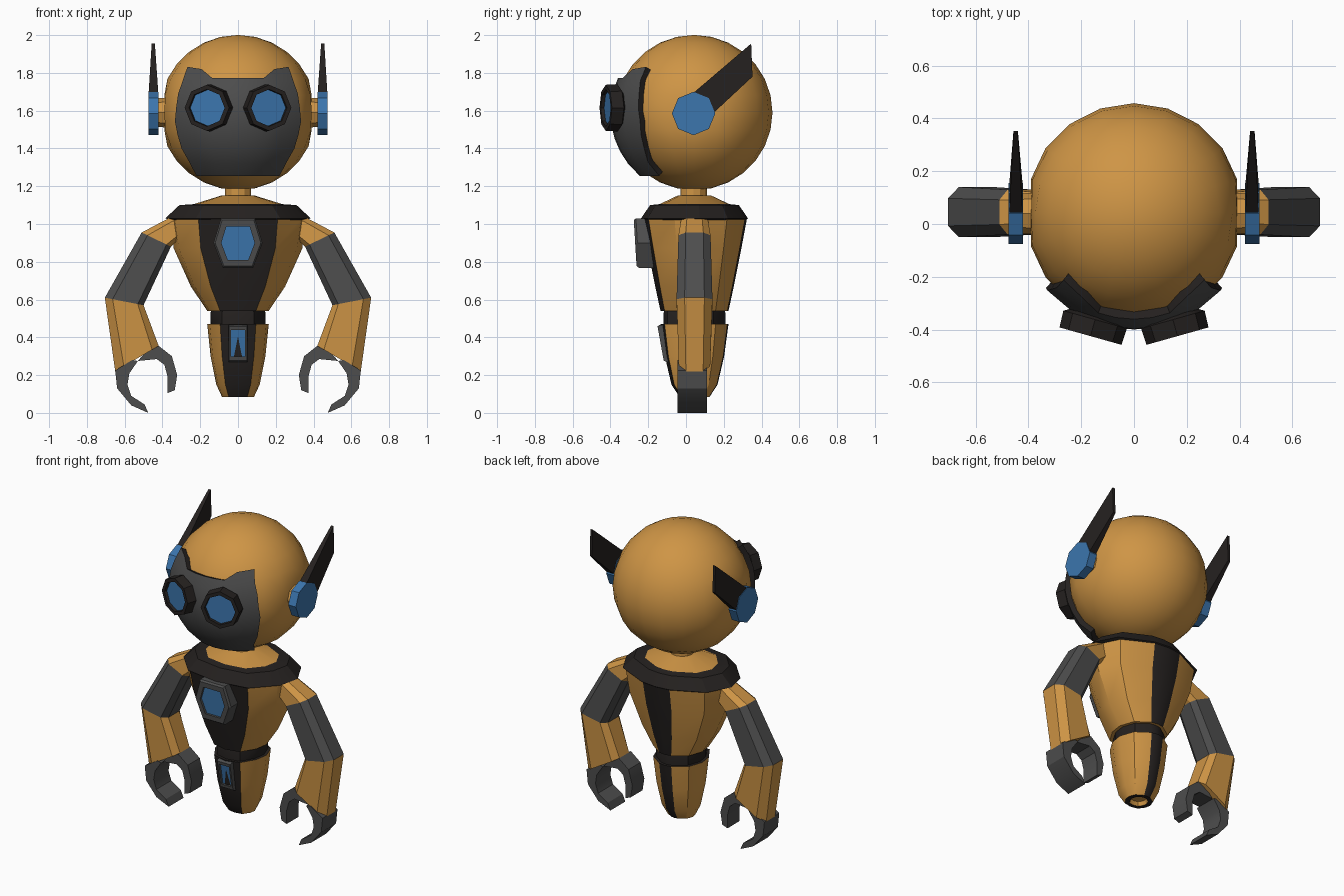
import bpy, bmesh, math
from mathutils import Vector

if "Cube" in bpy.data.objects:
    bpy.data.objects.remove(bpy.data.objects["Cube"])


def material(name, rgb):
    m = bpy.data.materials.new(name)
    m.diffuse_color = (*rgb, 1)
    m.use_nodes = True
    m.node_tree.nodes["Principled BSDF"].inputs["Base Color"].default_value = m.diffuse_color
    return m


MATS = [material("orange", (0.62, 0.30, 0.06)), material("dark", (0.018, 0.015, 0.014)),
        material("grey", (0.075, 0.075, 0.075)), material("blue", (0.045, 0.18, 0.42))]
ORANGE, DARK, GREY, BLUE = range(4)


def finish(name, bm, mirror=False, solid=0.0, recalc=True):
    if recalc:
        bmesh.ops.recalc_face_normals(bm, faces=bm.faces)
    me = bpy.data.meshes.new(name)
    bm.to_mesh(me)
    bm.free()
    ob = bpy.data.objects.new(name, me)
    bpy.context.collection.objects.link(ob)
    for m in MATS:
        me.materials.append(m)
    if mirror:
        ob.modifiers.new("mirror", 'MIRROR').use_mirror_merge = False
    if solid:
        s = ob.modifiers.new("solid", 'SOLIDIFY')
        s.thickness, s.offset, s.material_offset_rim = solid, -1, -1
    bpy.ops.object.select_all(action='DESELECT')
    ob.select_set(True)
    bpy.context.view_layer.objects.active = ob
    bpy.ops.object.convert(target='MESH')
    bpy.ops.object.shade_smooth_by_angle(angle=math.radians(28))
    return ob


def loft(name, rings, mat, mirror=False):
    """Skin through rings of points; mat(i, j) gives the material, i = -1 and i = last are caps."""
    bm = bmesh.new()
    vs = [[bm.verts.new(p) for p in r] for r in rings]
    n = len(vs[0])
    for i in range(len(vs) - 1):
        for j in range(n):
            k = (j + 1) % n
            bm.faces.new((vs[i][j], vs[i][k], vs[i + 1][k], vs[i + 1][j])).material_index = mat(i, j)
    bm.faces.new(vs[0]).material_index = mat(-1, 0)
    bm.faces.new(vs[-1]).material_index = mat(len(vs) - 1, 0)
    return finish(name, bm, mirror)


def disc(name, origin, direction, profile, mat, n=8, mirror=False):
    """Turned part: profile of (radius, distance along direction)."""
    d = Vector(direction).normalized()
    up = Vector((0, 1, 0)) if abs(d.z) > 0.9 else Vector((0, 0, 1))
    side = d.cross(up)
    angs = [2 * math.pi * k / n for k in range(n)]
    rings = [[Vector(origin) + d * t + (up * math.cos(a) + side * math.sin(a)) * r for a in angs]
             for r, t in profile]
    return loft(name, rings, mat, mirror)


HALF = [(0, -1), (.58, -.88), (.92, -.38), (1, .1), (.8, .62), (.27, .96), (0, 1)]
SECTION = HALF + [(-x, y) for x, y in HALF[-2:0:-1]]
STRIPE = (0, 5, 6, 11)


def body(name, levels, mat):
    """Stack of body sections given as (z, half width, half depth)."""
    return loft(name, [[(x * sx, .045 + y * sy, z) for x, y in SECTION] for z, sx, sy in levels], mat)


def panel(name, outline, y_top, slope, depth, inner):
    """Framed badge with a recessed blue face."""
    zt = max(z for _, z in outline)
    cz = (zt + min(z for _, z in outline)) / 2

    def ring(s, dy):
        pts = [(x * s, cz + (z - cz) * s) for x, z in outline]
        return [(x, y_top + (zt - z) * slope + dy, z) for x, z in pts]
    rings = [ring(1, depth), ring(1, .012), ring(.93, 0), ring(inner, 0), ring(inner, .015)]
    loft(name, rings, lambda i, j: BLUE if i == 4 else GREY)


def prism(name, pts, y0, y1, mat):
    loft(name, [[(x, y, z) for x, z in pts] for y in (y0, y1)], lambda i, j: mat, True)


# Head: ball flattened at the ears
bm = bmesh.new()
bmesh.ops.create_uvsphere(bm, u_segments=20, v_segments=14, radius=0.415)
for v in bm.verts:
    v.co = (max(-.39, min(.39, v.co.x)), v.co.y + .043, v.co.z * .99 + 1.59)
finish("head", bm)

# Face mask: curved sheet with a notched top and a dark rim
WIDTH = [(1.26, .22), (1.42, .31), (1.55, .335), (1.68, .32), (1.84, .265)]
BROW = [(0, 1.772), (.47, 1.772), (.71, 1.82), (1, 1.832)]


def interp(table, t):
    for (a, p), (b, q) in zip(table, table[1:]):
        if t <= b:
            return p + (q - p) * (t - a) / (b - a)
    return table[-1][1]


bm = bmesh.new()
grid = []
for u in (-1, -.71, -.47, -.24, 0, .24, .47, .71, 1):
    col = []
    for k in range(9):
        z = 1.255 + (interp(BROW, abs(u)) - 1.255) * k / 8
        x = u * interp(WIDTH, max(z, 1.26))
        y = .04 - math.sqrt(.44 ** 2 - x * x - (z - 1.59) ** 2)
        col.append(bm.verts.new((x, y, z)))
    grid.append(col)
for a, b in zip(grid, grid[1:]):
    for k in range(8):
        bm.faces.new((a[k], b[k], b[k + 1], a[k + 1])).material_index = GREY
finish("face_mask", bm, solid=.05, recalc=False)

# Eyes
ed = Vector((.27, -.96, 0)).normalized()
disc("eyes", Vector((.165, -.425, 1.615)) - ed * .13, ed,
     [(.095, 0), (.1, .05), (.125, .065), (.122, .13), (.098, .13), (.096, .112)],
     lambda i, j: BLUE if i == 5 else DARK, mirror=True)

# Ears: hub, blue disc and swept fin
disc("ear_hubs", (.37, .04, 1.59), (1, 0, 0), [(.08, 0), (.075, .06)], lambda i, j: ORANGE, mirror=True)
disc("ear_discs", (.42, .04, 1.585), (1, 0, 0), [(.115, 0), (.115, .055)], lambda i, j: BLUE, mirror=True)
loft("ear_fins", [[(x0, y0, z0), (x1, y0, z0), (x1, y1, z1), (x0, y1, z1)] for x0, x1, y0, z0, y1, z1 in
                  ((.422, .473, .04, 1.695, .148, 1.59), (.44, .457, .345, 1.955, .352, 1.78))],
     lambda i, j: DARK, True)

# Neck, collar, torso, waist, pelvis
disc("neck", (0, .04, 1.12), (0, 0, 1), [(.07, 0), (.07, .09)], lambda i, j: ORANGE, n=12)
body("collar", [(1.02, .355, .27), (1.03, .385, .283), (1.10, .31, .235), (1.105, .235, .185), (1.15, .09, .09)],
     lambda i, j: ORANGE if i >= 3 else DARK)
body("torso", [(.54, .163, .18), (.67, .25, .208), (.87, .34, .248), (1.03, .362, .278)],
     lambda i, j: DARK if i >= 0 and j in STRIPE else ORANGE)
body("waist", [(.45, .14, .155), (.46, .145, .163), (.53, .145, .163), (.55, .14, .158)], lambda i, j: DARK)
body("pelvis", [(.11, .045, .045), (.085, .055, .055), (.085, .085, .08), (.15, .115, .122),
                (.3, .145, .157), (.47, .163, .18)],
     lambda i, j: DARK if i == 1 or (i >= 2 and j in STRIPE) else ORANGE)

# Chest and belly badges
panel("chest_badge", [(-.09, 1.03), (.09, 1.03), (.13, .9), (.08, .768), (-.08, .768), (-.13, .9)],
      -.277, .06, .1, .68)
panel("belly_badge", [(-.05, .465), (.05, .465), (.05, .27), (-.05, .27)], -.152, .18, .05, .72)

# Arms: sections between an outer and an inner point
ARM_SEC = [(0, -.55), (.2, -1), (.85, -1), (1, -.6), (1, .6), (.85, 1), (.2, 1), (0, .55)]


def arm_ring(outer, inner, half):
    return [(outer[0] + (inner[0] - outer[0]) * s, .045 + t * half, outer[1] + (inner[1] - outer[1]) * s)
            for s, t in ARM_SEC]


STATIONS = [arm_ring((.33, 1.05), (.28, .95), .07), arm_ring((.51, .955), (.355, .88), .085),
            arm_ring((.705, .61), (.5, .57), .095), arm_ring((.65, .22), (.42, .355), .083)]
for name, k, m in (("shoulders", 0, ORANGE), ("upper_arms", 1, GREY), ("forearms", 2, ORANGE)):
    loft(name, STATIONS[k:k + 2], lambda i, j: m, True)

# Claws
prism("outer_claws", [(.65, .225), (.64, .13), (.565, .04), (.475, 0), (.495, .045), (.565, .09),
                      (.585, .15), (.575, .21), (.53, .275), (.56, .28)], -.045, .11, GREY)
prism("inner_claws", [(.42, .355), (.35, .30), (.322, .2), (.335, .12), (.373, .105), (.372, .19),
                      (.39, .255), (.43, .285), (.53, .275), (.50, .31)], -.025, .1, GREY)
